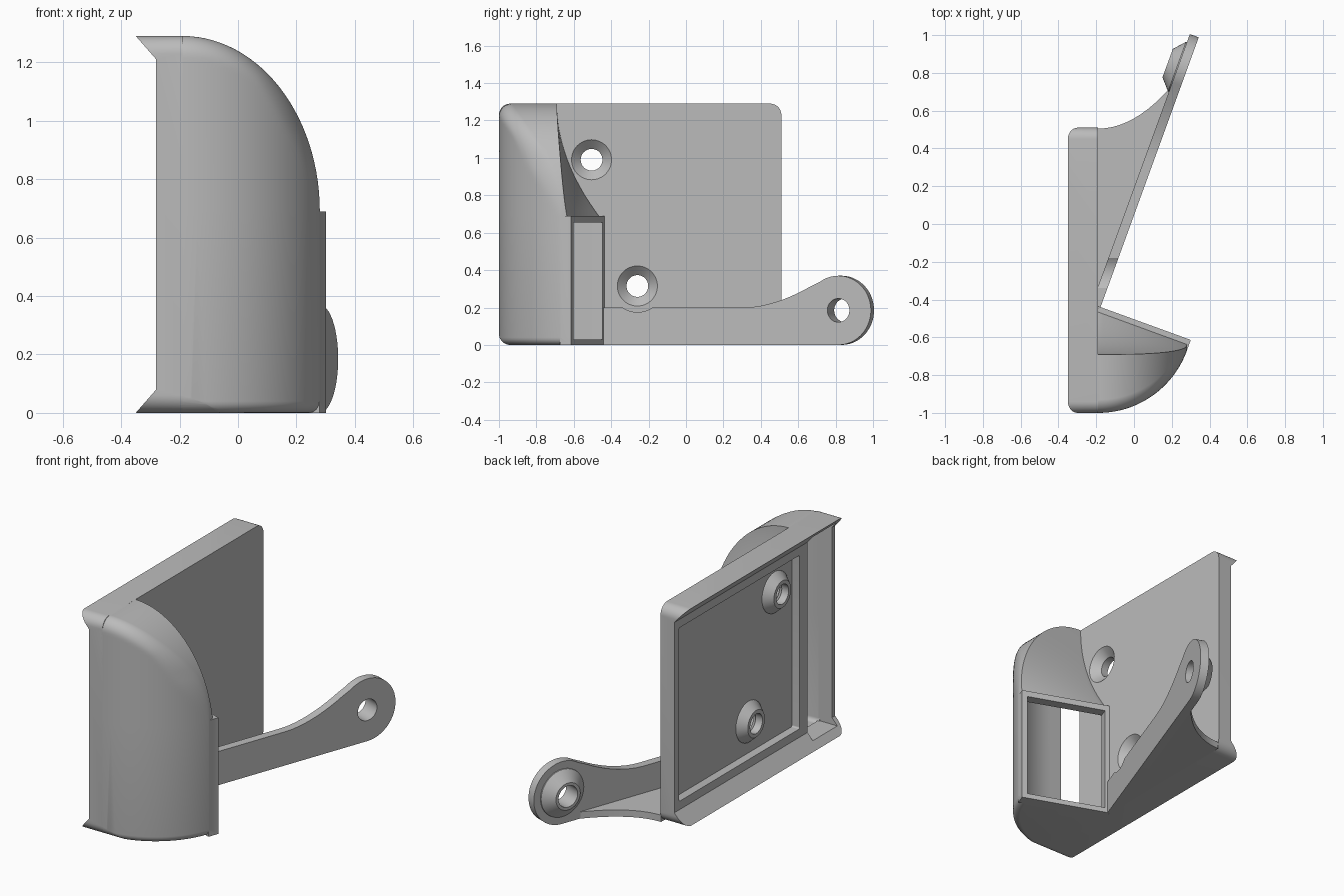
import bpy, bmesh
from math import sin, cos, pi, sqrt, radians
from mathutils import Vector

old = bpy.data.objects.get("Cube")
if old:
    bpy.data.objects.remove(old)

grey = bpy.data.materials.new("plain grey")
grey.use_nodes = True
grey.diffuse_color = (0.5, 0.5, 0.5, 1)
grey.node_tree.nodes["Principled BSDF"].inputs["Base Color"].default_value = grey.diffuse_color

TILT = radians(20)
ROOT = Vector((-0.177, -0.44, 0))            # where arm and mouth meet the tray
ALONG = Vector((sin(TILT), cos(TILT), 0))    # arm direction
BACK = Vector((-cos(TILT), sin(TILT), 0))    # arm normal, towards the tray
UP = Vector((0, 0, 1))
X = Vector((1, 0, 0))


def loft(name, rings):
    """Closed solid through rings of equal point count."""
    bm = bmesh.new()
    rows = [[bm.verts.new(p) for p in r] for r in rings]
    n = len(rows[0])
    for a, b in zip(rows, rows[1:]):
        for i in range(n):
            j = (i + 1) % n
            bm.faces.new((a[i], a[j], b[j], b[i]))
    bm.faces.new(rows[0])
    bm.faces.new(rows[-1][::-1])
    bmesh.ops.recalc_face_normals(bm, faces=bm.faces[:])
    mesh = bpy.data.meshes.new(name)
    bm.to_mesh(mesh)
    bm.free()
    mesh.materials.append(grey)
    ob = bpy.data.objects.new(name, mesh)
    bpy.context.collection.objects.link(ob)
    return ob


def prism(name, points, direction):
    pts = [Vector(p) for p in points]
    return loft(name, [pts, [p + direction for p in pts]])


def turned(name, centre, axis, stations, n=48):
    """Round solid from (distance, radius) stations along an axis."""
    side = axis.cross(UP)
    return loft(name, [[centre + axis * d + (side * cos(2 * pi * i / n) + UP * sin(2 * pi * i / n)) * r
                        for i in range(n)] for d, r in stations])


def combine(ob, tool, mode="DIFFERENCE"):
    mod = ob.modifiers.new("combine", "BOOLEAN")
    mod.object, mod.operation, mod.solver = tool, mode, "EXACT"
    bpy.context.view_layer.objects.active = ob
    bpy.ops.object.modifier_apply(modifier=mod.name)
    bpy.data.objects.remove(tool)


def rounded_block(name, x0, x1, y0, y1, z0, z1, r):
    """Block along x with rounded corners."""
    out = []
    for k, (cy, cz) in enumerate([(y1 - r, z1 - r), (y0 + r, z1 - r), (y0 + r, z0 + r), (y1 - r, z0 + r)]):
        for i in range(9):
            a = (k + i / 8) * pi / 2
            out.append((x0, cy + r * cos(a), cz + r * sin(a)))
    return prism(name, out, X * (x1 - x0))


def body_corners():
    return rounded_block("corners", -0.5, 0.5, -1, 0.51, 0, 1.29, 0.06)


# Tray: sloped top and bottom lips, rounded corners, recessed panel
tray = prism("tray", [(-0.35, -1, 0), (-0.19, -1, 0), (-0.19, -1, 1.29),
                      (-0.35, -1, 1.29), (-0.28, -1, 1.21), (-0.28, -1, 0.08)], Vector((0, 1.51, 0)))
combine(tray, body_corners(), "INTERSECT")
combine(tray, rounded_block("recess", -0.4, -0.23, -0.667, 0.465, 0.13, 1.16, 0.01))

# Slot that lets air from the tray into the duct
combine(tray, prism("air_slot", [(-0.4, -0.97, 0.04), (-0.4, -0.74, 0.04), (-0.28, -0.74, 0.04),
                                 (-0.18, -0.695, 0.04), (-0.18, -0.97, 0.04)], UP * 1.21))

# Two countersunk screw holes with raised bosses inside the tray
SCREWS = [Vector((-0.19, -0.505, 0.99)), Vector((-0.19, -0.26, 0.315))]
for s in SCREWS:
    combine(tray, turned("boss", s, -X, [(0.01, 0.125), (0.045, 0.12), (0.09, 0.08)]), "UNION")
    combine(tray, turned("countersink", s, -X, [(-0.01, 0.118), (0.045, 0.058), (0.2, 0.058)]))


# Duct: round in plan, falling in an arc from tray height to the mouth
def duct_rings(wall, x0):
    a, b, h = 0.47 - wall, 0.5 - wall, 0.6 - wall
    fillet = 0.04 - wall / 2
    levels = []
    for i in range(7):
        t = pi / 2 * i / 6
        levels.append((wall + fillet * (1 - cos(t)), 0, fillet * (1 - sin(t))))
    arcs = [pi / 2 * i / 28 for i in range(28)] + [pi / 2 - 0.02]
    levels += [(0.69 - wall + (h + wall) * sin(p), p, 0) for p in arcs]
    rings = []
    for z, p, inset in levels:
        reach = a * cos(p) - inset
        k = 1 - (1 - sin(p)) ** 2
        soft = 0.07 * min(1, p * 2)
        front, back = [], []
        for x in [x0] + [-0.19 + reach * sin(pi / 2 * i / 28) for i in range(29)]:
            u = max(x + 0.19, 0)
            yf = -0.5 - sqrt((b - inset) ** 2 - u * u)
            # soften the edge where the front meets the falling top
            top = 0.69 + h * sqrt(max(1 - (u / a) ** 2, 0))
            gap = min(max(min(reach - u, top - z), 0), soft)
            yf += soft - sqrt(soft ** 2 - (soft - gap) ** 2)
            yb = -0.47 - 0.364 * (u - 0.01)
            yb += (-0.69 - yb) * k - wall
            front.append((x, yf, z))
            back.append((x, max(yb, yf + 0.004), z))
        rings.append(front + back[::-1])
    return rings


def mouth_box(name, s, depth, z):
    pts = [ROOT - BACK * i + ALONG * depth[0] + UP * j
           for i, j in [(s[0], z[0]), (s[1], z[0]), (s[1], z[1]), (s[0], z[1])]]
    return prism(name, pts, ALONG * (depth[1] - depth[0]))


duct = loft("air_duct", duct_rings(0, -0.2))
combine(duct, mouth_box("flange", (-0.01, 0.508), (-0.065, 0), (0, 0.69)), "UNION")
combine(duct, loft("duct_bore", duct_rings(0.03, -0.3)))
combine(duct, mouth_box("mouth_opening", (0.015, 0.475), (-0.14, 0.05), (0.03, 0.655)))
combine(duct, body_corners(), "INTERSECT")

# Arm: slim bar flaring into a round eye
EYE_T, EYE_Z, EYE_R = 1.335, 0.185, 0.185
outline = [(0, 0), (EYE_T, 0)]
outline += [(EYE_T + EYE_R * cos(a), EYE_Z + EYE_R * sin(a))
            for a in [-pi / 2 + i * radians(215) / 30 for i in range(1, 31)]]
outline += [(0.8 + 0.42 * (1 - i / 10), 0.2 + 0.137 * (1 - i / 10) ** 1.8) for i in range(1, 11)]
outline += [(0, 0.2)]
arm = prism("arm", [ROOT + ALONG * t + UP * z for t, z in outline], BACK * 0.05)
eye = ROOT + ALONG * EYE_T + UP * EYE_Z
combine(arm, turned("eye_boss", eye, BACK, [(0.03, 0.145), (0.055, 0.14), (0.108, 0.08)]), "UNION")
combine(arm, turned("eye_hole", eye, BACK, [(-0.1, 0.063), (0.3, 0.063)]))
combine(arm, turned("screw_clearance", SCREWS[1], X, [(0, 0.14), (0.4, 0.14)]))

# Gusset: thin floor web with a concave free edge
web = [(-0.2, -0.44, 0), (-0.18, -0.44, 0), (0.2, 0.62, 0), (0.19, 0.72, 0)]
web += [(-0.19 + 0.38 * (1 - i / 10), 0.505 + 0.215 * (1 - i / 10) ** 2, 0) for i in range(1, 11)]
gusset = prism("gusset", web, UP * 0.04)

# Smooth curved areas, keep crisp edges
for ob in (tray, duct, arm, gusset):
    bpy.ops.object.select_all(action="DESELECT")
    ob.select_set(True)
    bpy.context.view_layer.objects.active = ob
    bpy.ops.object.shade_smooth_by_angle(angle=radians(30))
